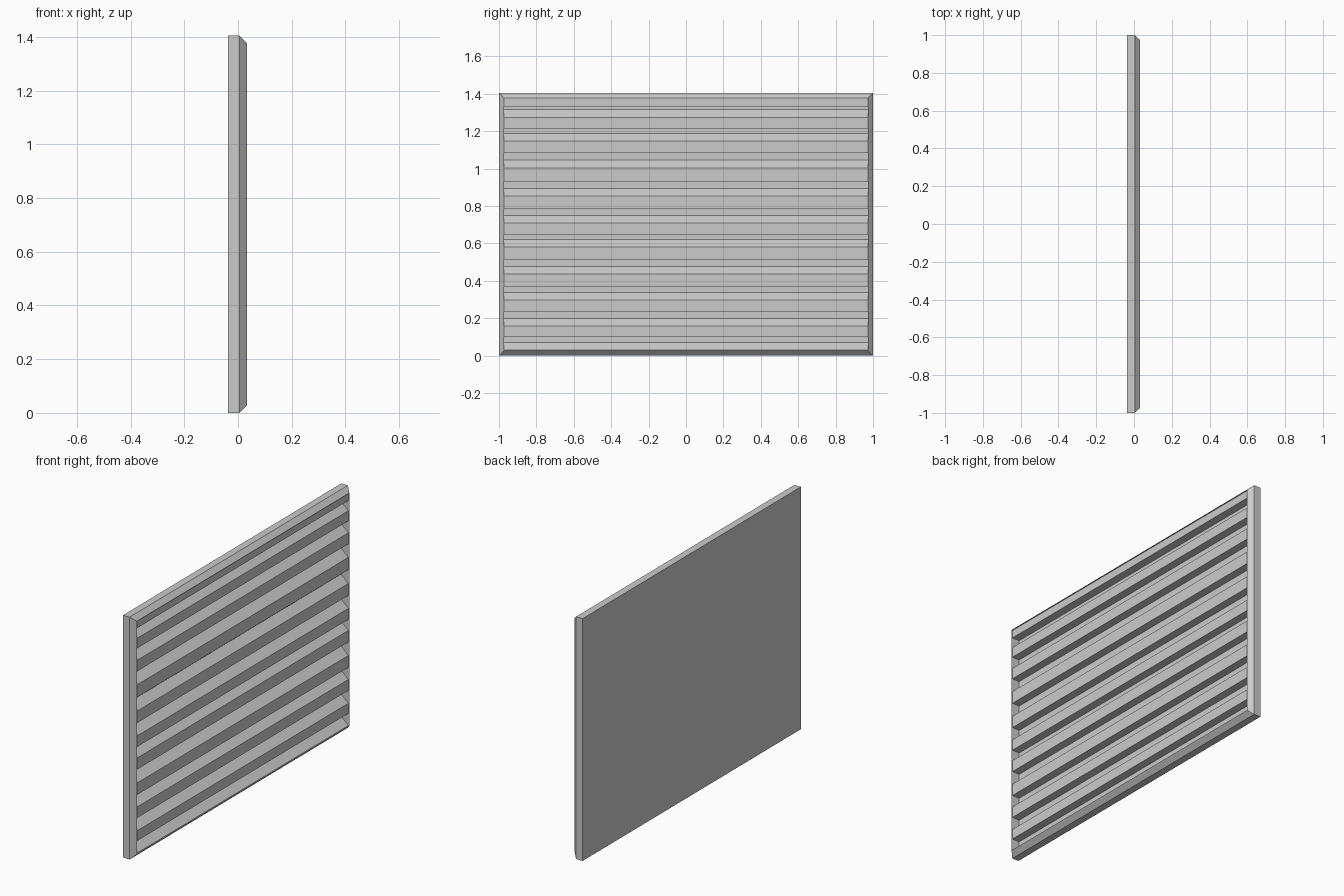
import bpy, bmesh

if "Cube" in bpy.data.objects:
    bpy.data.objects.remove(bpy.data.objects["Cube"])

HALF_Y, HEIGHT, INSET = 1.0, 1.405, 0.027
BACK, SHOULDER, TIP = -0.037, 0.005, 0.033      # frame depths along x
PANEL, SLAT_FRONT = -0.02, 0.027                # recessed panel and slat face


def finish(name, bm):
    bmesh.ops.recalc_face_normals(bm, faces=bm.faces)
    mesh = bpy.data.meshes.new(name)
    bm.to_mesh(mesh)
    bm.free()
    obj = bpy.data.objects.new(name, mesh)
    bpy.context.collection.objects.link(obj)
    return obj


def loft(name, loops):
    """Join equal-sized point loops in order and cap both ends."""
    bm = bmesh.new()
    rings = [[bm.verts.new(p) for p in loop] for loop in loops]
    n = len(rings[0])
    for a, b in zip(rings, rings[1:]):
        for i in range(n):
            j = (i + 1) % n
            bm.faces.new((a[i], a[j], b[j], b[i]))
    bm.faces.new(rings[0])
    bm.faces.new(rings[-1])
    return finish(name, bm)


def rectangle(x, inset):
    y, lo, hi = HALF_Y - inset, inset, HEIGHT - inset
    return [(x, -y, lo), (x, y, lo), (x, y, hi), (x, -y, hi)]


# Mitred frame with bevelled front edge and closed back panel
loft("frame_and_back_panel", [
    rectangle(BACK, 0), rectangle(SHOULDER, 0),
    rectangle(TIP, INSET), rectangle(PANEL, INSET),
])

# Horizontal slats: (underside height, height of front face top)
slats = [(1.333, HEIGHT - INSET), (1.215, 1.274), (1.082, 1.146),
         (0.932, 1.004), (0.783, 0.852), (0.644, 0.708), (0.513, 0.580),
         (0.366, 0.435), (0.232, 0.296), (0.099, 0.158), (INSET, 0.029)]
for i, (low, top) in enumerate(slats):
    rise = 0.0 if i == 0 else 0.041              # sloped top; first one meets the frame
    profile = [(PANEL, low), (SLAT_FRONT, low), (SLAT_FRONT, top)]
    profile.append((PANEL, top + rise))
    y = HALF_Y - INSET
    loft(f"slat_{i + 1}", [[(x, s * y, z) for x, z in profile] for s in (-1, 1)])
